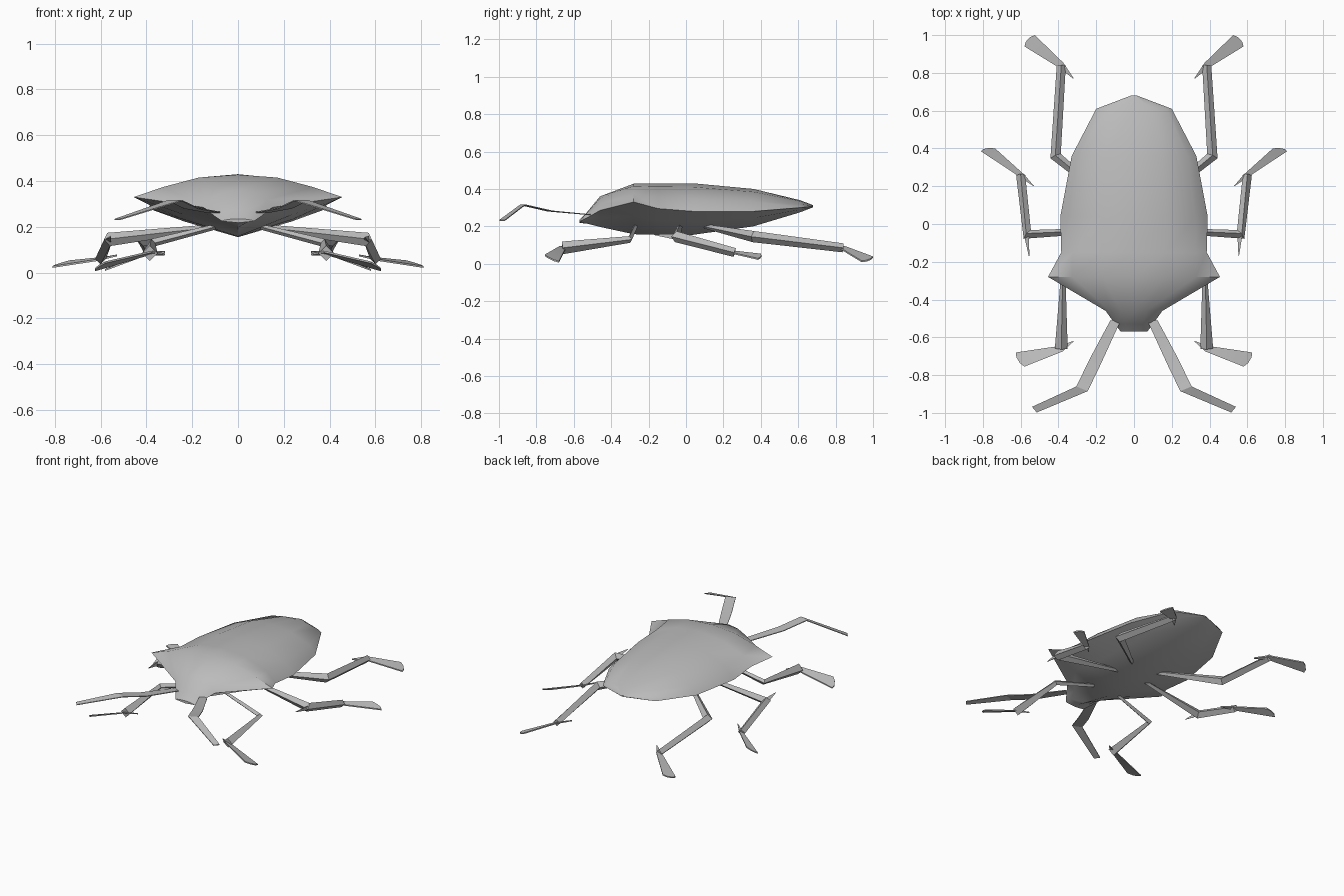
import bpy, bmesh
from math import cos, sin, pi, radians
from mathutils import Vector

cube = bpy.data.objects.get("Cube")
if cube:
    bpy.data.objects.remove(cube)

grey = bpy.data.materials.new("shell_grey")
grey.use_nodes = True
colour = (0.5, 0.5, 0.5, 1)
grey.diffuse_color = colour
bsdf = next(n for n in grey.node_tree.nodes if n.type == 'BSDF_PRINCIPLED')
bsdf.inputs["Base Color"].default_value = colour


def finish(name, bm, angle):
    bmesh.ops.recalc_face_normals(bm, faces=bm.faces)
    mesh = bpy.data.meshes.new(name)
    bm.to_mesh(mesh)
    bm.free()
    mesh.materials.append(grey)
    obj = bpy.data.objects.new(name, mesh)
    bpy.context.collection.objects.link(obj)
    bpy.ops.object.select_all(action='DESELECT')
    obj.select_set(True)
    bpy.context.view_layer.objects.active = obj
    bpy.ops.object.shade_smooth_by_angle(angle=radians(angle))
    return obj


def loft(bm, rings):
    """Skin a list of closed rings and cap both ends."""
    loops = [[bm.verts.new(p) for p in ring] for ring in rings]
    n = len(loops[0])
    for a, b in zip(loops, loops[1:]):
        for i in range(n):
            j = (i + 1) % n
            bm.faces.new((a[i], a[j], b[j], b[i]))
    bm.faces.new(loops[0])
    bm.faces.new(loops[-1])


def limb(name, path, radii, sides=4):
    """Tapered low-poly tube following a path."""
    pts = [Vector(p) for p in path]
    rings = []
    for i, p in enumerate(pts):
        d = Vector()
        if i > 0:
            d += (p - pts[i - 1]).normalized()
        if i < len(pts) - 1:
            d += (pts[i + 1] - p).normalized()
        side = d.cross(Vector((0, 0, 1))).normalized()
        up = side.cross(d).normalized()
        rings.append([p + radii[i] * (side * cos(2 * pi * k / sides) + up * sin(2 * pi * k / sides))
                      for k in range(sides)])
    bm = bmesh.new()
    loft(bm, rings)
    return finish(name, bm, 35)


def blade(name, pairs, thickness):
    """Thin strip from left/right edge point pairs."""
    half = Vector((0, 0, thickness / 2))
    bm = bmesh.new()
    loft(bm, [[Vector(a) + half, Vector(b) + half, Vector(b) - half, Vector(a) - half]
              for a, b in pairs])
    return finish(name, bm, 20)


# Body: y, rim half width, shell half width, rim z, top z, belly z
stations = [
    (-0.57, 0.07, 0.07, 0.225, 0.235, 0.218),
    (-0.53, 0.10, 0.10, 0.245, 0.275, 0.215),
    (-0.46, 0.15, 0.15, 0.285, 0.36, 0.197),
    (-0.28, 0.455, 0.38, 0.33, 0.428, 0.158),
    (-0.15, 0.385, 0.38, 0.295, 0.43, 0.155),
    (0.04, 0.39, 0.38, 0.28, 0.43, 0.155),
    (0.36, 0.33, 0.33, 0.28, 0.40, 0.20),
    (0.61, 0.20, 0.20, 0.30, 0.34, 0.275),
    (0.68, 0.015, 0.015, 0.307, 0.313, 0.302),
]
rings = []
for y, w, m, rim, top, belly in stations:
    half = [(0.45 * m, top - 0.13 * (top - rim)),
            (0.86 * m, rim + 0.45 * (top - rim)),
            (w, rim),
            (0.62 * m, belly + 0.55 * (rim - belly))]
    ring = [(0, y, top)] + [(x, y, z) for x, z in half] + [(0, y, belly)]
    ring += [(-x, y, z) for x, z in reversed(half)]
    rings.append(ring)
body = bmesh.new()
loft(body, rings)
finish("body", body, 40)

# Legs: path from belly to ankle, tube radii, then foot heel, tip corners
legs = {
    "front": ([(0.10, -0.27, 0.20), (0.375, -0.30, 0.13), (0.385, -0.66, 0.085)],
              (0.012, 0.018, 0.034),
              (0.32, -0.62, 0.08), (0.625, -0.68, 0.01), (0.58, -0.755, 0.045)),
    "middle": ([(0.10, -0.03, 0.20), (0.565, -0.055, 0.145), (0.60, 0.26, 0.06)],
               (0.012, 0.030, 0.024),
               (0.53, 0.20, 0.075), (0.735, 0.40, 0.05), (0.81, 0.385, 0.025)),
    "back": ([(0.10, 0.10, 0.20), (0.415, 0.36, 0.145), (0.385, 0.84, 0.085)],
             (0.012, 0.030, 0.024),
             (0.32, 0.77, 0.09), (0.525, 1.0, 0.035), (0.58, 0.94, 0.012)),
}


def mirror(p, s):
    return Vector((p[0] * s, p[1], p[2]))


for side, s in (("left", 1), ("right", -1)):
    for pos, (path, radii, heel, tip_a, tip_b) in legs.items():
        limb(f"{pos}_leg_{side}", [mirror(p, s) for p in path], radii)
        heel, ankle = mirror(heel, s), mirror(path[-1], s)
        a, b = mirror(tip_a, s), mirror(tip_b, s)
        across = (a - b).normalized() * 0.018
        mid = (a + b) / 2
        end = mid + (mid - ankle).normalized() * 0.012
        blade(f"{pos}_foot_{side}",
              [(heel + across * 0.1, heel - across * 0.1),
               (ankle + across, ankle - across),
               (a, b),
               (end + (a - b) * 0.2, end - (a - b) * 0.2)], 0.008)
        # Spur behind the middle knee
        if pos == "middle":
            limb(f"knee_spur_{side}",
                 [mirror(path[1], s), mirror((0.555, -0.17, 0.155), s)], (0.018, 0.002), 3)

    # Feeler: flat bent ribbon
    feeler = [((0.07, -0.51, 0.262), (0.125, -0.51, 0.262)),
              ((0.175, -0.74, 0.282), (0.235, -0.715, 0.282)),
              ((0.245, -0.885, 0.315), (0.30, -0.85, 0.315)),
              ((0.515, -0.998, 0.232), (0.54, -0.968, 0.232))]
    feeler[2] = ((0.245, -0.885, 0.315), (0.305, -0.86, 0.315))
    blade(f"feeler_{side}", [(mirror(a, s), mirror(b, s)) for a, b in feeler], 0.005)
